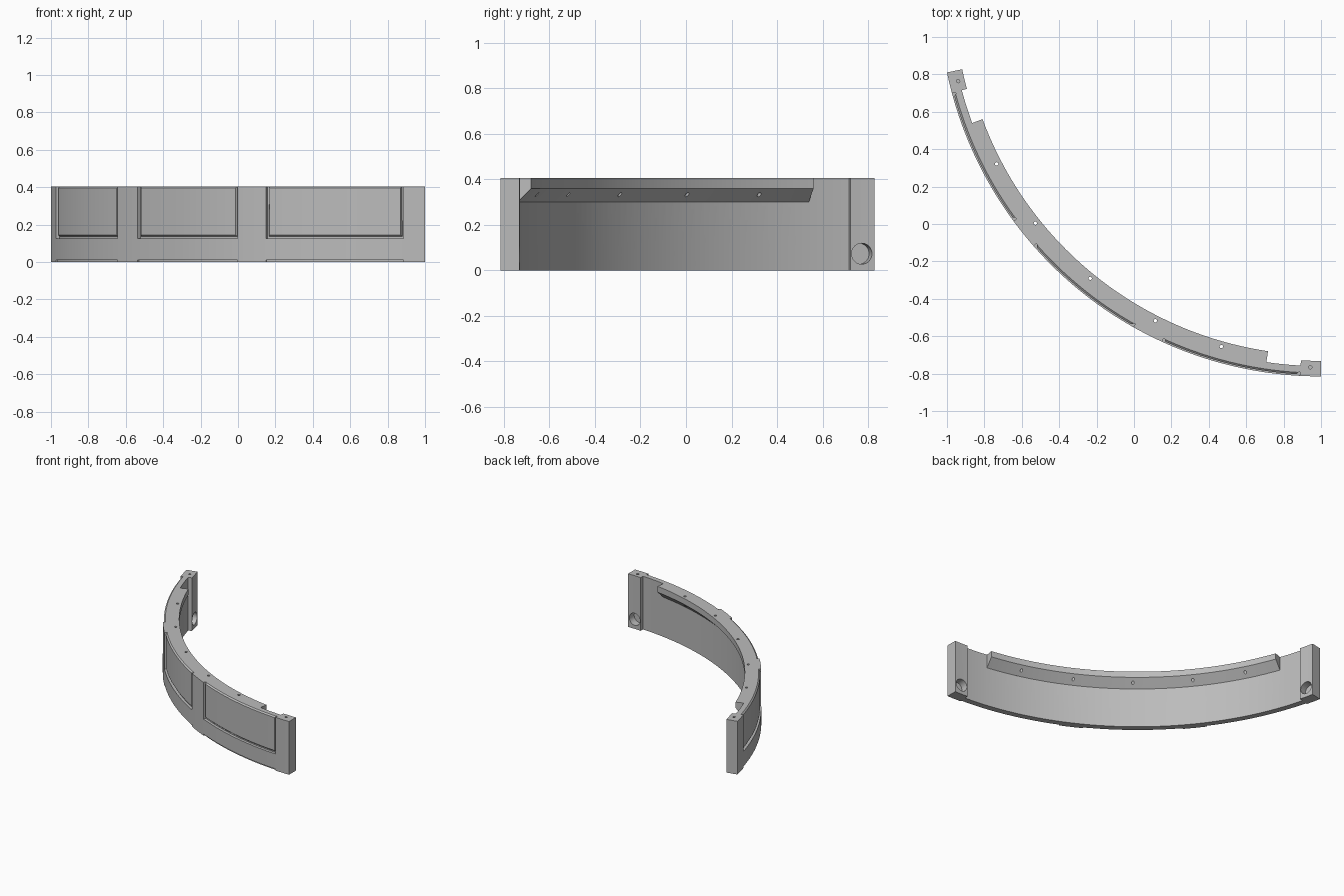
import bpy, bmesh
from math import radians, sin, cos, ceil
from mathutils import Vector, Matrix

if "Cube" in bpy.data.objects:
    bpy.data.objects.remove(bpy.data.objects["Cube"], do_unlink=True)

CENTRE = Vector((1.0, 1.228, 0.0))
SWEEP = 78.2          # arc length in degrees
OUTER, INNER, HEIGHT = 2.043, 1.988, 0.405

grey = bpy.data.materials.new("plain_grey")
grey.use_nodes = True
grey.diffuse_color = (0.5, 0.5, 0.5, 1)
grey.node_tree.nodes["Principled BSDF"].inputs["Base Color"].default_value = (0.5, 0.5, 0.5, 1)


def polar(r, t, z=0.0):
    a = radians(t)
    return CENTRE + Vector((-r * sin(a), -r * cos(a), z))


def finish(name, bm):
    bmesh.ops.recalc_face_normals(bm, faces=bm.faces)
    mesh = bpy.data.meshes.new(name)
    bm.to_mesh(mesh)
    bm.free()
    mesh.materials.append(grey)
    obj = bpy.data.objects.new(name, mesh)
    bpy.context.collection.objects.link(obj)
    return obj


def sweep(name, profile, t0, t1, inset=None):
    """Sweep an (r, z) profile around the arc; inset narrows chosen points in angle."""
    bm = bmesh.new()
    steps = max(2, ceil((t1 - t0) / 1.2))
    inset = inset or [0] * len(profile)
    rings = []
    for i in range(steps + 1):
        f = i / steps
        rings.append([bm.verts.new(polar(r, (t0 + d) * (1 - f) + (t1 - d) * f, z))
                      for (r, z), d in zip(profile, inset)])
    n = len(profile)
    for a, b in zip(rings, rings[1:]):
        for k in range(n):
            bm.faces.new((a[k], a[(k + 1) % n], b[(k + 1) % n], b[k]))
    bm.faces.new(rings[0])
    bm.faces.new(rings[-1])
    return finish(name, bm)


def box(r0, r1, z0, z1):
    return [(r0, z0), (r1, z0), (r1, z1), (r0, z1)]


def cylinder(name, start, end, radius, sides):
    bm = bmesh.new()
    axis = end - start
    place = Matrix.Translation((start + end) / 2) @ axis.to_track_quat('Z', 'Y').to_matrix().to_4x4()
    bmesh.ops.create_cone(bm, cap_ends=True, segments=sides, radius1=radius,
                          radius2=radius, depth=axis.length, matrix=place)
    return finish(name, bm)


def combine(target, tool, operation):
    mod = target.modifiers.new("combine", 'BOOLEAN')
    mod.operation, mod.solver, mod.object = operation, 'EXACT', tool
    bpy.context.view_layer.objects.active = target
    bpy.ops.object.modifier_apply(modifier=mod.name)
    bpy.data.objects.remove(tool, do_unlink=True)


def both_ends(t0, t1):
    return ((t0, t1), (SWEEP - t1, SWEEP - t0))


# Curved wall with end posts and an inner ledge sloped underneath
wall = sweep("curved_wall", box(INNER, OUTER, 0, HEIGHT), 0, SWEEP)
for t0, t1 in both_ends(0, 3.15):
    combine(wall, sweep("end_post", box(1.96, 2.01, 0, HEIGHT), t0, t1), 'UNION')
ledge = [(1.929, 0.36), (1.988, 0.301), (2.01, 0.301), (2.01, HEIGHT), (1.929, HEIGHT)]
combine(wall, sweep("ledge", ledge, 8.45, SWEEP - 8.45), 'UNION')

# Recesses open at the top, and shallow notches at the foot
PANELS = ((3.2, 24.6), (29.4, 48.8), (53.6, 75.0))
for t0, t1 in PANELS:
    combine(wall, sweep("recess", box(2.023, 2.08, 0.126, 0.5), t0, t1), 'DIFFERENCE')
    combine(wall, sweep("notch", box(2.033, 2.08, -0.05, 0.012), t0, t1), 'DIFFERENCE')

# Screw holes through the ledge
for offset in (-23.3, -12.2, 0, 12.2, 23.3):
    t = SWEEP / 2 + offset
    combine(wall, cylinder("screw_hole", polar(1.957, t, 0.2), polar(1.957, t, 0.5), 0.009, 16), 'DIFFERENCE')

# Round socket and top screw hole in each post
for t in (1.65, SWEEP - 1.65):
    combine(wall, cylinder("socket", polar(1.9, t, 0.073), polar(2.015, t, 0.073), 0.046, 32), 'DIFFERENCE')
    combine(wall, cylinder("post_hole", polar(1.995, t, 0.15), polar(1.995, t, 0.5), 0.009, 16), 'DIFFERENCE')

# Raised panels with bevelled rims
parts = [wall]
for name, (t0, t1) in zip(("left", "middle", "right"), PANELS):
    rim = [(2.018, 0.136), (2.025, 0.136), (2.035, 0.145), (2.035, 0.396), (2.025, HEIGHT), (2.018, HEIGHT)]
    parts.append(sweep(name + "_panel", rim, t0 + 0.25, t1 - 0.25, [0, 0, 0.25, 0.25, 0, 0]))

for obj in parts:
    bpy.ops.object.select_all(action='DESELECT')
    obj.select_set(True)
    bpy.context.view_layer.objects.active = obj
    bpy.ops.object.shade_smooth_by_angle(angle=radians(25))
